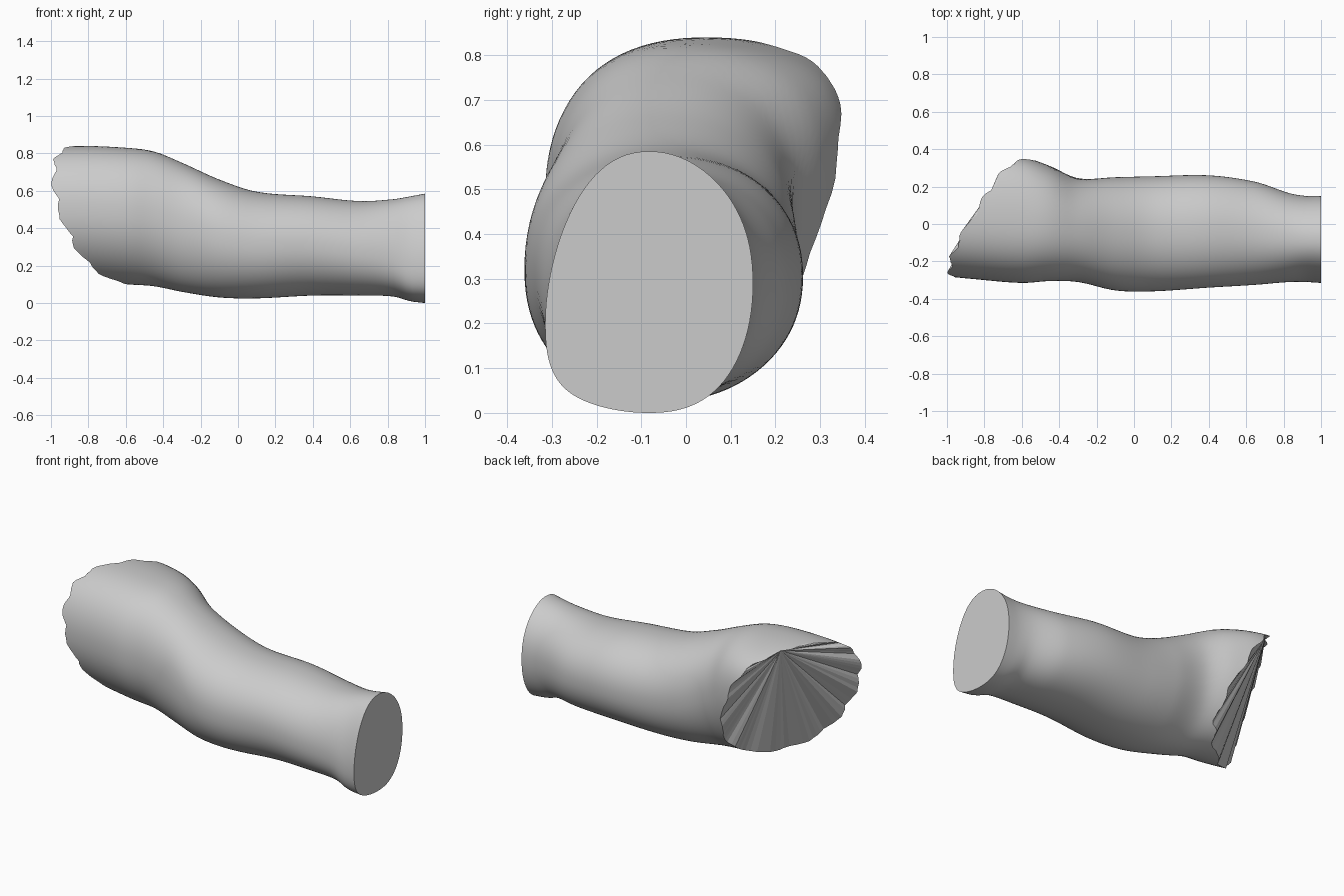
import bpy, bmesh, math, random

if "Cube" in bpy.data.objects:
    bpy.data.objects.remove(bpy.data.objects["Cube"], do_unlink=True)
random.seed(4)

SIDES, RINGS = 96, 56

# Stations along the limb: x, top, bottom, back, front, lean, egg
STATIONS = [
    (-1.1, .83, .13, .39, -.27, .12, -.18),
    (-.85, .84, .12, .39, -.295, .12, -.18),
    (-.6, .83, .1, .36, -.315, .12, -.18),
    (-.45, .81, .09, .31, -.305, .08, -.14),
    (-.3, .75, .06, .245, -.31, .03, -.08),
    (-.1, .66, .03, .25, -.355, 0, -.02),
    (.1, .595, .025, .255, -.36, 0, 0),
    (.4, .57, .04, .26, -.34, 0, 0),
    (.65, .545, .04, .225, -.325, .04, .04),
    (.83, .555, .035, .165, -.31, .1, .1),
    (.92, .57, .01, .15, -.31, .16, .17),
    (1, .585, 0, .15, -.315, .16, .17),
]


def station(x):
    """Smooth interpolation between the neighbouring stations."""
    last = len(STATIONS) - 2
    i = next((k for k in range(last) if x < STATIONS[k + 1][0]), last)
    p, q = STATIONS[i], STATIONS[i + 1]
    before, after = STATIONS[max(i - 1, 0)], STATIONS[min(i + 2, last + 1)]
    span = q[0] - p[0]
    t = min(max((x - p[0]) / span, 0), 1)
    out = []
    for k in range(1, 7):
        m0 = (q[k] - before[k]) / (q[0] - before[0]) * span
        m1 = (after[k] - p[k]) / (after[0] - p[0]) * span
        out.append((2*t**3 - 3*t*t + 1) * p[k] + (t**3 - 2*t*t + t) * m0
                   + (3*t*t - 2*t**3) * q[k] + (t**3 - t*t) * m1)
    return out


def soft(v):
    return math.copysign(abs(v) ** .93, v)


def surface(x, a):
    top, bottom, back, front, lean, egg = station(x)
    c, s = math.cos(a), math.sin(a)
    y = (back + front) / 2 + (back - front) / 2 * soft(c)
    z = (top + bottom) / 2 + (top - bottom) / 2 * (
        soft(s) + c * c * (lean * c - egg))
    return x, y, z


def cut_end(a):
    """Where the slanted cut meets the surface, with a ragged offset."""
    x = -.8
    dip = .15 * max(0, math.cos(a + .8)) ** 2
    for _ in range(12):
        _, y, z = surface(x, a)
        x = .5 * x + .5 * (-.62 + .62 * y - .32 * z + dip)
    return max(x + .012 * math.sin(13 * a) + random.uniform(-.006, .006), -1)


# Limb skin: rings running from the flat end to the slanted cut
bm = bmesh.new()
angles = [2 * math.pi * j / SIDES for j in range(SIDES)]
ends = [cut_end(a) for a in angles]
rings = [[bm.verts.new(surface(1 + (e - 1) * i / RINGS, a))
          for a, e in zip(angles, ends)] for i in range(RINGS + 1)]
for r0, r1 in zip(rings, rings[1:]):
    for j in range(SIDES):
        k = (j + 1) % SIDES
        bm.faces.new((r0[j], r1[j], r1[k], r0[k])).smooth = True

# Flat end cap
caps = [bm.faces.new(rings[0])]

# Slanted cut closed by a fan from one point of the upper back rim
rim = rings[-1]
start = SIDES * 3 // 16
fan = rim[start:] + rim[:start]
for p, q in zip(fan[1:], fan[2:]):
    caps.append(bm.faces.new((fan[0], q, p)))
for f in caps:
    f.smooth = False
    for e in f.edges:
        e.smooth = False
bmesh.ops.recalc_face_normals(bm, faces=bm.faces)

mesh = bpy.data.meshes.new("limb")
bm.to_mesh(mesh)
bm.free()
limb = bpy.data.objects.new("limb", mesh)
bpy.context.collection.objects.link(limb)

# Plain grey material
grey = bpy.data.materials.new("plain grey")
grey.use_nodes = True
colour = (.6, .6, .6, 1)
grey.diffuse_color = colour
grey.node_tree.nodes["Principled BSDF"].inputs["Base Color"].default_value = colour
mesh.materials.append(grey)
